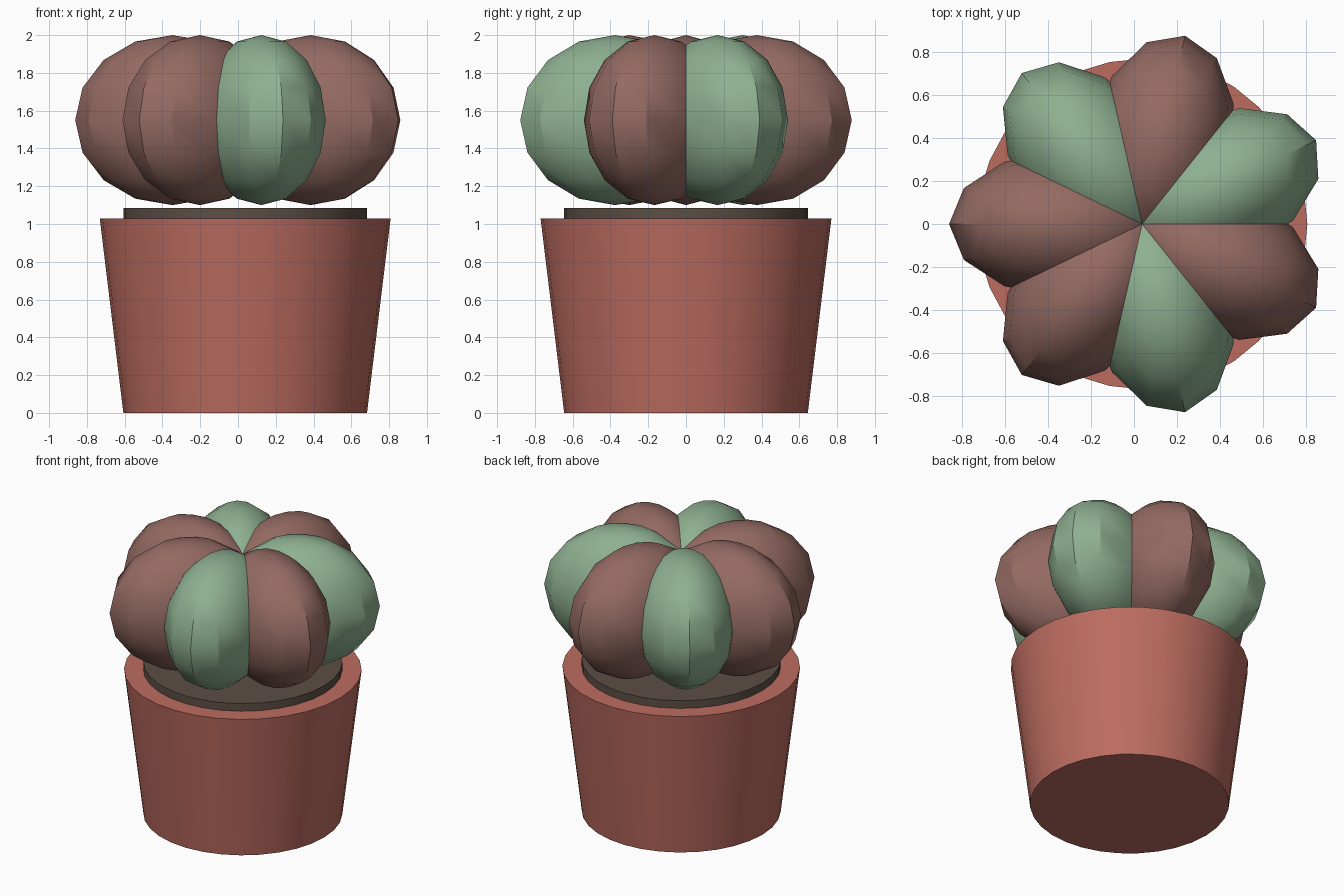
import bpy
import math

if "Cube" in bpy.data.objects:
    bpy.data.objects.remove(bpy.data.objects["Cube"])

CX = 0.038  # common axis of pot and plant


def material(name, rgb):
    """Flat colour given as 0-255 display values."""
    lin = [((c / 255 + 0.055) / 1.055) ** 2.4 for c in rgb]
    m = bpy.data.materials.new(name)
    m.diffuse_color = (*lin, 1)
    m.use_nodes = True
    m.node_tree.nodes["Principled BSDF"].inputs["Base Color"].default_value = m.diffuse_color
    return m


terracotta = material("terracotta", (188, 108, 96))
earth = material("dark earth", (92, 78, 69))
green = material("cactus green", (142, 176, 144))
brown = material("cactus brown", (148, 106, 98))


def finish(name, mat):
    ob = bpy.context.object
    ob.name = name
    ob.data.materials.append(mat)
    bpy.ops.object.transform_apply(location=False, rotation=True, scale=True)
    bpy.ops.object.shade_smooth_by_angle(angle=math.radians(30))
    return ob


# Tapered pot
bpy.ops.mesh.primitive_cone_add(vertices=32, radius1=0.645, radius2=0.77,
                                depth=1.03, location=(CX, 0, 0.515))
finish("pot", terracotta)

# Disc of soil standing proud of the rim
bpy.ops.mesh.primitive_cylinder_add(vertices=32, radius=0.645, depth=0.105,
                                    location=(CX, 0, 1.0325))
finish("soil", earth)

# Ring of seven overlapping lobes, long axis pointing outward
lobe_colours = [brown, green, brown, green, brown, green, brown]
for i, mat in enumerate(lobe_colours):
    a = math.pi - i * math.tau / 7
    bpy.ops.mesh.primitive_uv_sphere_add(
        segments=12, ring_count=8, radius=1,
        location=(CX + 0.385 * math.cos(a), 0.385 * math.sin(a), 1.55),
        rotation=(0, 0, a))
    bpy.context.object.scale = (0.515, 0.335, 0.45)
    finish(f"cactus_lobe_{i + 1}", mat)
